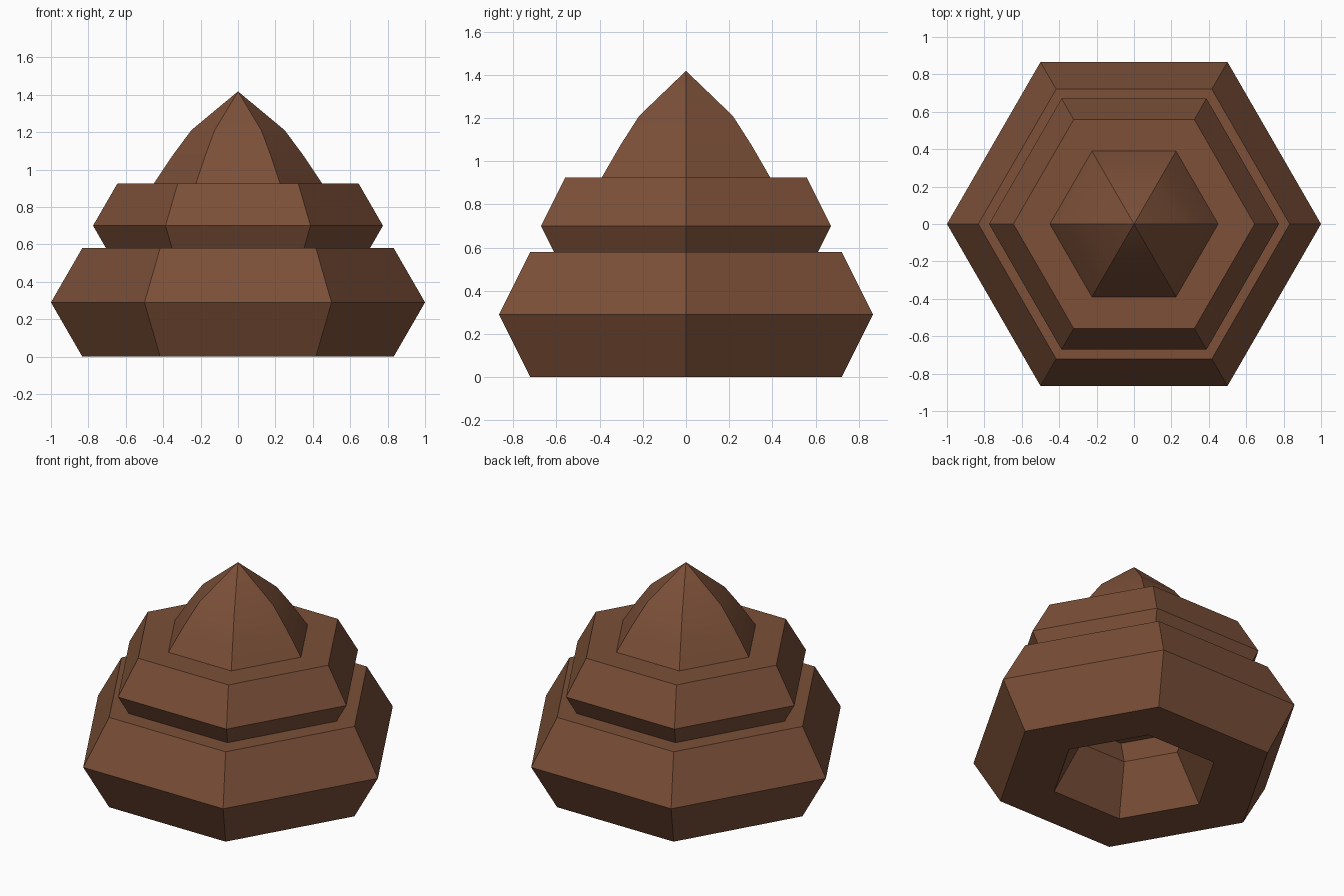
import bpy, bmesh, math
from mathutils import Matrix, Vector

if "Cube" in bpy.data.objects:
    bpy.data.objects.remove(bpy.data.objects["Cube"])

SIDES = 6
brown = bpy.data.materials.new("brown")
brown.diffuse_color = (0.20, 0.08, 0.04, 1)
brown.use_nodes = True
brown.node_tree.nodes["Principled BSDF"].inputs["Base Color"].default_value = brown.diffuse_color


def ring(name, major, minor, z):
    """Six-sided ring with a six-sided section, corners on the x axis."""
    bpy.ops.mesh.primitive_torus_add(major_segments=SIDES, minor_segments=6,
                                     major_radius=major, minor_radius=minor,
                                     location=(0, 0, z))
    ob = bpy.context.object
    ob.name = name
    ob.data.materials.append(brown)
    bpy.ops.object.shade_flat()


# Two stacked coils
ring("lower_coil", 0.665, 0.335, 0.29)
ring("upper_coil", 0.515, 0.26, 0.70)

# Pointed tip: profile revolved in six steps, base sunk into the upper coil
profile = [(0, 0.80), (0.52, 0.80), (0.45, 0.925), (0.35, 1.075),
           (0.25, 1.21), (0, 1.418)]
bm = bmesh.new()
verts = [bm.verts.new((r, 0, z)) for r, z in profile]
edges = [bm.edges.new(pair) for pair in zip(verts, verts[1:])]
bmesh.ops.spin(bm, geom=verts + edges, cent=(0, 0, 0), axis=(0, 0, 1),
               angle=math.tau, steps=SIDES)
bmesh.ops.remove_doubles(bm, verts=bm.verts, dist=1e-4)
bmesh.ops.recalc_face_normals(bm, faces=bm.faces)
mesh = bpy.data.meshes.new("pointed_tip")
bm.to_mesh(mesh)
bm.free()
mesh.materials.append(brown)
tip = bpy.data.objects.new("pointed_tip", mesh)
bpy.context.collection.objects.link(tip)
bpy.ops.object.select_all(action='DESELECT')
tip.select_set(True)
bpy.context.view_layer.objects.active = tip
bpy.ops.object.shade_smooth_by_angle(angle=math.radians(30))
